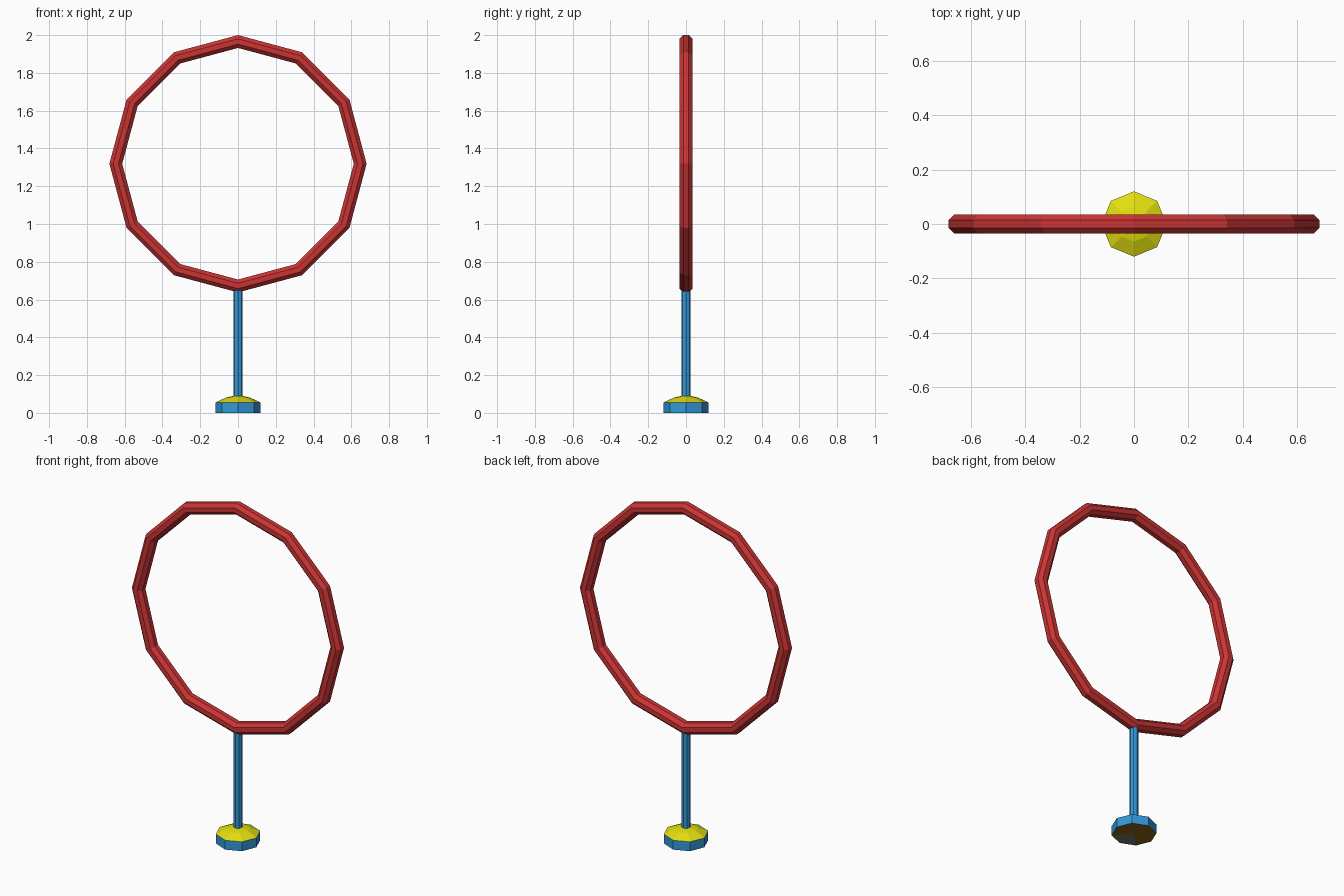
import bpy, bmesh
from math import cos, sin, pi

if "Cube" in bpy.data.objects:
    bpy.data.objects.remove(bpy.data.objects["Cube"])


def material(name, rgb):
    m = bpy.data.materials.new(name)
    m.diffuse_color = (*rgb, 1)
    m.use_nodes = True
    m.node_tree.nodes["Principled BSDF"].inputs["Base Color"].default_value = m.diffuse_color
    return m


RED = material("red", (0.60, 0.035, 0.035))
BLUE = material("blue", (0.034, 0.314, 0.70))
YELLOW = material("yellow", (0.76, 0.73, 0.005))
BROWN = material("brown", (0.25, 0.12, 0.01))
GREY = material("grey", (0.17, 0.17, 0.17))


def make_object(name, bm, mats):
    bmesh.ops.recalc_face_normals(bm, faces=bm.faces)
    mesh = bpy.data.meshes.new(name)
    bm.to_mesh(mesh)
    bm.free()
    for m in mats:
        mesh.materials.append(m)
    ob = bpy.data.objects.new(name, mesh)
    bpy.context.collection.objects.link(ob)
    return ob


def bridge(bm, a, b):
    n = len(a)
    for i in range(n):
        j = (i + 1) % n
        bm.faces.new((a[i], a[j], b[j], b[i]))


def lathe(name, profile, mats, sides=8):
    """Eight-sided turned part from (radius, z) points, ends left open."""
    bm = bmesh.new()
    rings = [[bm.verts.new((r * cos(2 * pi * i / sides), r * sin(2 * pi * i / sides), z))
              for i in range(sides)] for r, z in profile]
    for a, b in zip(rings, rings[1:]):
        bridge(bm, a, b)
    return make_object(name, bm, mats)


# Hoop: 12 segments, octagonal tube with flats facing outward
SEG, SIDES, MAJOR, APOTHEM, CENTRE_Z = 12, 8, 0.647, 0.034, 1.319
minor = APOTHEM / cos(pi / SIDES)
bm = bmesh.new()
loops = []
for i in range(SEG):
    a = 2 * pi * i / SEG
    loop = []
    for k in range(SIDES):
        t = 2 * pi * (k + 0.5) / SIDES
        r = MAJOR + minor * cos(t)
        loop.append(bm.verts.new((r * cos(a), minor * sin(t), CENTRE_Z + r * sin(a))))
    loops.append(loop)
for i in range(SEG):
    bridge(bm, loops[i], loops[(i + 1) % SEG])
make_object("hoop", bm, [RED])

# Pole, base wall and domed base top
lathe("pole", [(0.025, 0.07), (0.025, 0.665)], [BLUE])
lathe("base_wall", [(0.12, 0.0), (0.12, 0.055)], [BLUE])
lathe("base_top", [(0.12, 0.055), (0.065, 0.081), (0.024, 0.09)], [YELLOW])

# Underside: brown fan with a grey front part
bm = bmesh.new()
bmesh.ops.create_cone(bm, cap_ends=True, cap_tris=True, segments=8,
                      radius1=0.12, radius2=0.12, depth=0.1)
bmesh.ops.delete(bm, geom=[f for f in bm.faces if f.calc_center_median().z > -0.049],
                 context='FACES')
for v in bm.verts:
    v.co.z = 0
for f in bm.faces:
    c = f.calc_center_median()
    f.material_index = 1 if c.y < -0.05 else 0
    if f.normal.z > 0:
        f.normal_flip()
mesh = bpy.data.meshes.new("base_underside")
bm.to_mesh(mesh)
bm.free()
mesh.materials.append(BROWN)
mesh.materials.append(GREY)
bpy.context.collection.objects.link(bpy.data.objects.new("base_underside", mesh))
